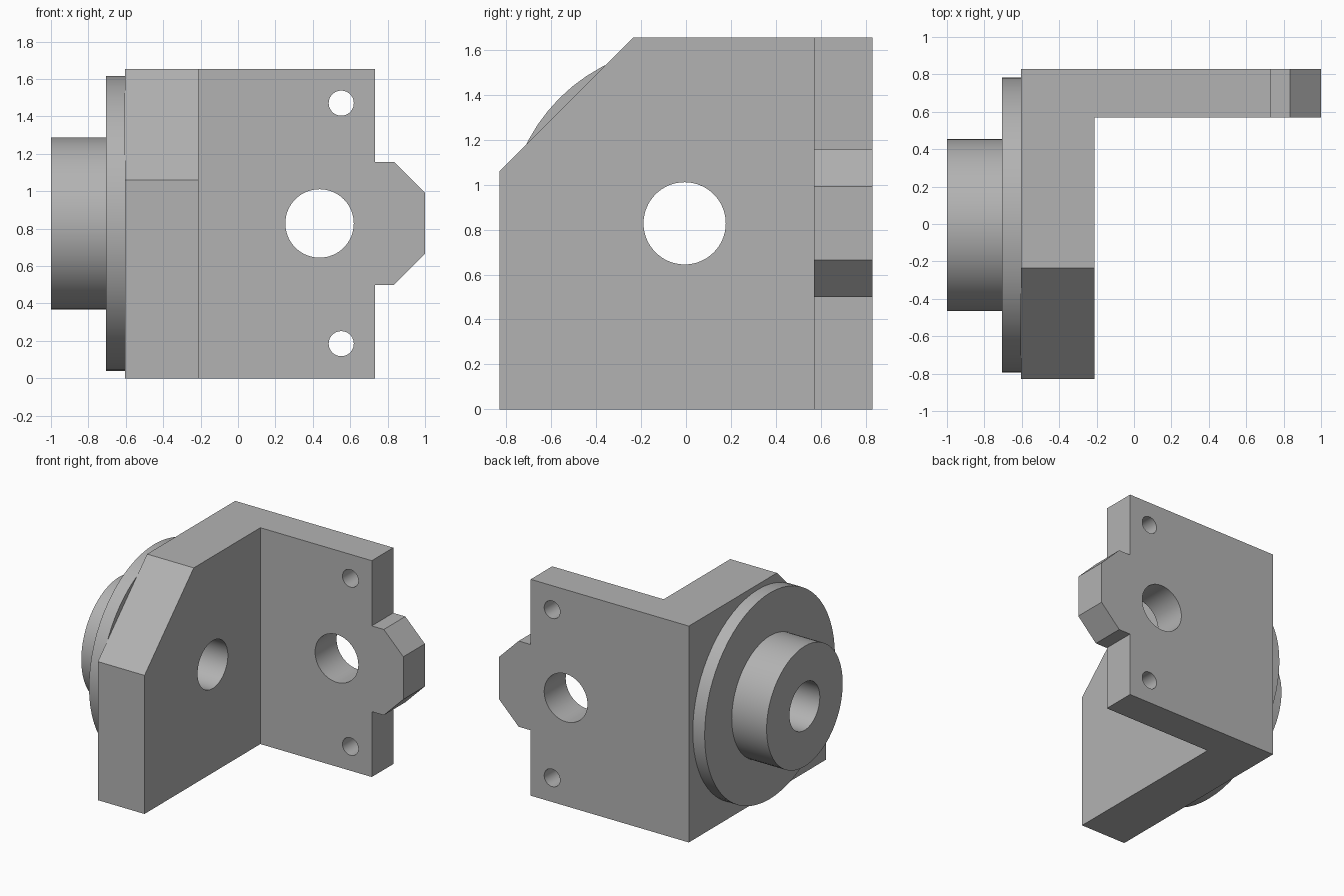
import bpy, bmesh, math
from mathutils import Vector, Matrix

old = bpy.data.objects.get("Cube")
if old:
    bpy.data.objects.remove(old, do_unlink=True)

grey = bpy.data.materials.new("machined grey")
grey.use_nodes = True
colour = (0.45, 0.45, 0.45, 1)
grey.diffuse_color = colour
grey.node_tree.nodes["Principled BSDF"].inputs["Base Color"].default_value = colour


def finish(name, bm):
    bmesh.ops.recalc_face_normals(bm, faces=bm.faces)
    mesh = bpy.data.meshes.new(name)
    bm.to_mesh(mesh)
    bm.free()
    mesh.materials.append(grey)
    obj = bpy.data.objects.new(name, mesh)
    bpy.context.collection.objects.link(obj)
    return obj


def prism(name, points, direction):
    """Extrude a closed outline along a direction."""
    bm = bmesh.new()
    face = bm.faces.new([bm.verts.new(p) for p in points])
    ext = bmesh.ops.extrude_face_region(bm, geom=[face], use_keep_orig=True)
    moved = [v for v in ext["geom"] if isinstance(v, bmesh.types.BMVert)]
    bmesh.ops.translate(bm, verts=moved, vec=direction)
    return finish(name, bm)


def rod(name, centre, radius, axis):
    """Cylinder used for drilling a hole along an axis."""
    bm = bmesh.new()
    turn = Vector((0, 0, 1)).rotation_difference(Vector(axis)).to_matrix().to_4x4()
    bmesh.ops.create_cone(bm, cap_ends=True, segments=64, radius1=radius,
                          radius2=radius, depth=0.8,
                          matrix=Matrix.Translation(centre) @ turn)
    return finish(name, bm)


def cut(obj, cutter):
    mod = obj.modifiers.new("cut", "BOOLEAN")
    mod.operation = "DIFFERENCE"
    mod.solver = "EXACT"
    mod.object = cutter
    bpy.context.view_layer.update()
    result = bpy.data.meshes.new_from_object(
        obj.evaluated_get(bpy.context.evaluated_depsgraph_get()))
    obj.modifiers.clear()
    obj.data = result
    bpy.data.objects.remove(cutter, do_unlink=True)


def smooth(obj):
    bpy.ops.object.select_all(action="DESELECT")
    obj.select_set(True)
    bpy.context.view_layer.objects.active = obj
    bpy.ops.object.shade_smooth_by_angle(angle=math.radians(30))


H, MID, D = 1.655, 0.828, 0.83
LEFT, INNER, BACK = -0.605, -0.21, 0.57
BORE = 0.183

# L-shaped bracket
plan = [(LEFT, -D), (INNER, -D), (INNER, BACK), (1, BACK), (1, D), (LEFT, D)]
bracket = prism("bracket", [(x, y, 0) for x, y in plan], (0, 0, H))

# Notches above and below the pointed tab
notch = [(0.733, 0.328), (0.835, 0.328), (1, 0.163), (1.2, 0.163), (1.2, 1), (0.733, 1)]
for side in (1, -1):
    outline = [(x, 0.4, MID + side * z) for x, z in notch]
    cut(bracket, prism("notch_cutter", outline, (0, 0.6, 0)))

# Sloped front corner of the side plate
slope = [(-0.235, H), (-0.135, H + 0.1), (-1, H + 0.1), (-1, 0.89), (-D, 1.06)]
cut(bracket, prism("corner_cutter", [(-0.8, y, z) for y, z in slope], (0.8, 0, 0)))

# Drilled holes
cut(bracket, rod("bore_cutter", (-0.4, -0.006, MID), BORE, (1, 0, 0)))
cut(bracket, rod("hole_cutter", (0.436, 0.7, MID), BORE, (0, 1, 0)))
for side in (1, -1):
    cut(bracket, rod("bolt_cutter", (0.552, 0.7, MID + side * 0.643), 0.067, (0, 1, 0)))
smooth(bracket)

# Round flange and hub, revolved around the bore
bm = bmesh.new()
profile = [(LEFT, BORE), (LEFT, 0.788), (-0.705, 0.788), (-0.705, 0.46), (-1, 0.46), (-1, BORE)]
verts = [bm.verts.new((x, -0.006, MID + r)) for x, r in profile]
edges = [bm.edges.new((verts[i], verts[i - 1])) for i in range(len(verts))]
bmesh.ops.spin(bm, geom=verts + edges, cent=(0, -0.006, MID), axis=(1, 0, 0),
               angle=math.tau, steps=64, use_merge=False)
bmesh.ops.remove_doubles(bm, verts=bm.verts, dist=0.0005)
smooth(finish("flanged_hub", bm))
